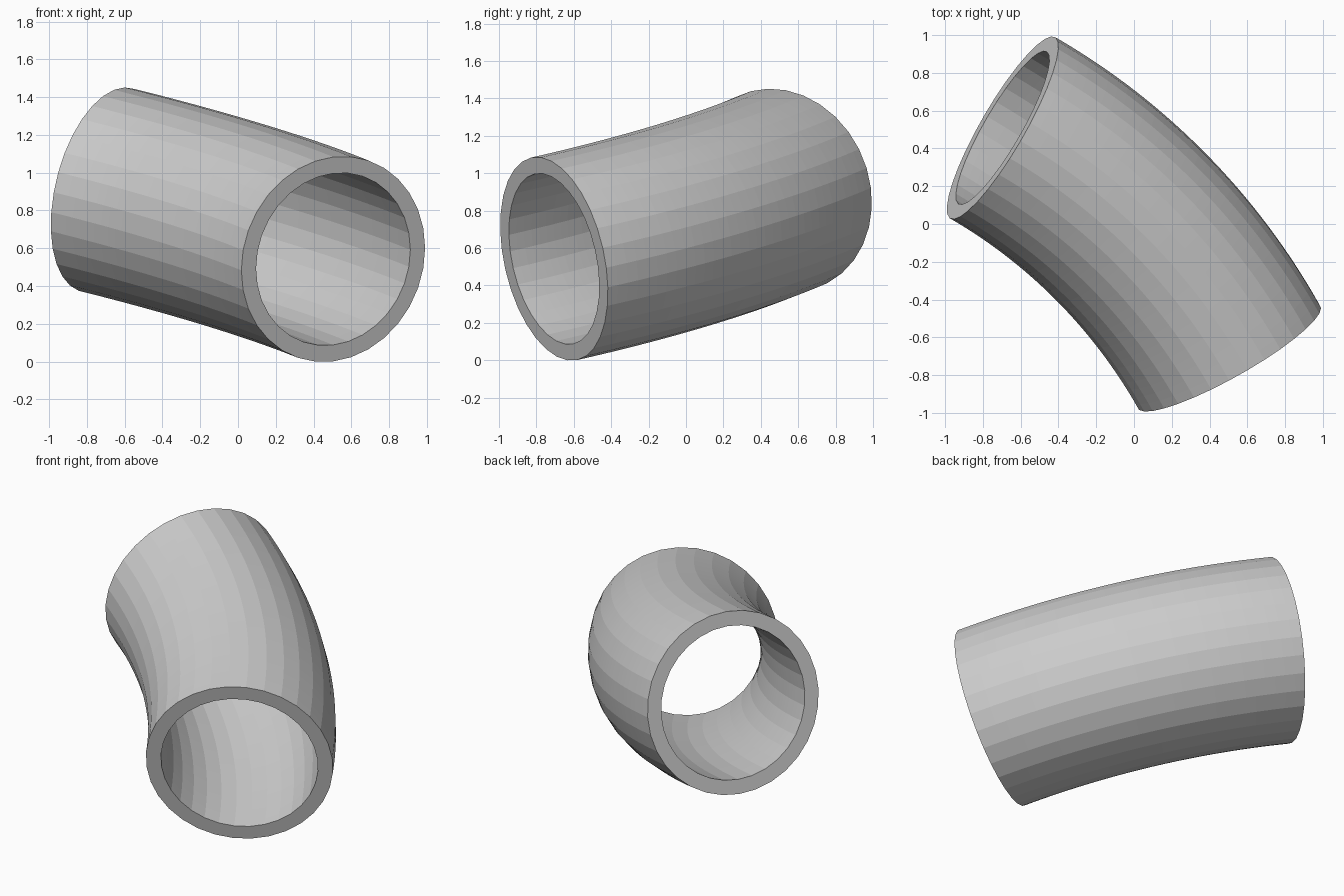
import bpy
import bmesh
from math import cos, sin, pi, radians
from mathutils import Vector, Matrix

cube = bpy.data.objects.get("Cube")
if cube:
    bpy.data.objects.remove(cube, do_unlink=True)

OUTER, INNER = 0.555, 0.466
SIDES, STEPS = 32, 32
BEND = radians(30)

# Bend frame: centres of the two open ends and the axis the pipe turns about
front_end = Vector((0.5, -0.705, 0.548))
back_end = Vector((-0.70, 0.51, 0.915))
chord = back_end - front_end
along = chord.normalized()
axis = Vector((0.093, -0.07, 0.496))
axis = (axis - along * axis.dot(along)).normalized()
inward = axis.cross(along)
bend_radius = chord.length / (2 * sin(BEND / 2))
pivot = (front_end + back_end) / 2 + inward * bend_radius * cos(BEND / 2)

bm = bmesh.new()


def ring(radius, step):
    """Circle of vertices around the bend's centre line."""
    turn = Matrix.Rotation(BEND * (step / STEPS - 0.5), 3, axis)
    out = turn @ -inward
    verts = []
    for i in range(SIDES):
        a = 2 * pi * i / SIDES
        offset = out * (bend_radius + radius * cos(a)) + axis * radius * sin(a)
        verts.append(bm.verts.new(pivot + offset))
    return verts


# Outer wall one way, inner wall back again; the closing strips are the end rims
rings = [ring(OUTER, s) for s in range(STEPS + 1)]
rings += [ring(INNER, s) for s in reversed(range(STEPS + 1))]
for r, row in enumerate(rings):
    after = rings[(r + 1) % len(rings)]
    for i in range(SIDES):
        j = (i + 1) % SIDES
        bm.faces.new((row[i], row[j], after[j], after[i]))
bmesh.ops.recalc_face_normals(bm, faces=bm.faces)

# Centre the pipe and stand it on the ground
low = Vector([min(v.co[k] for v in bm.verts) for k in range(3)])
high = Vector([max(v.co[k] for v in bm.verts) for k in range(3)])
middle = (low + high) / 2
bmesh.ops.translate(bm, verts=bm.verts, vec=(-middle.x, -middle.y, -low.z))

mesh = bpy.data.meshes.new("pipe_bend")
bm.to_mesh(mesh)
bm.free()
pipe = bpy.data.objects.new("pipe_bend", mesh)
bpy.context.collection.objects.link(pipe)
